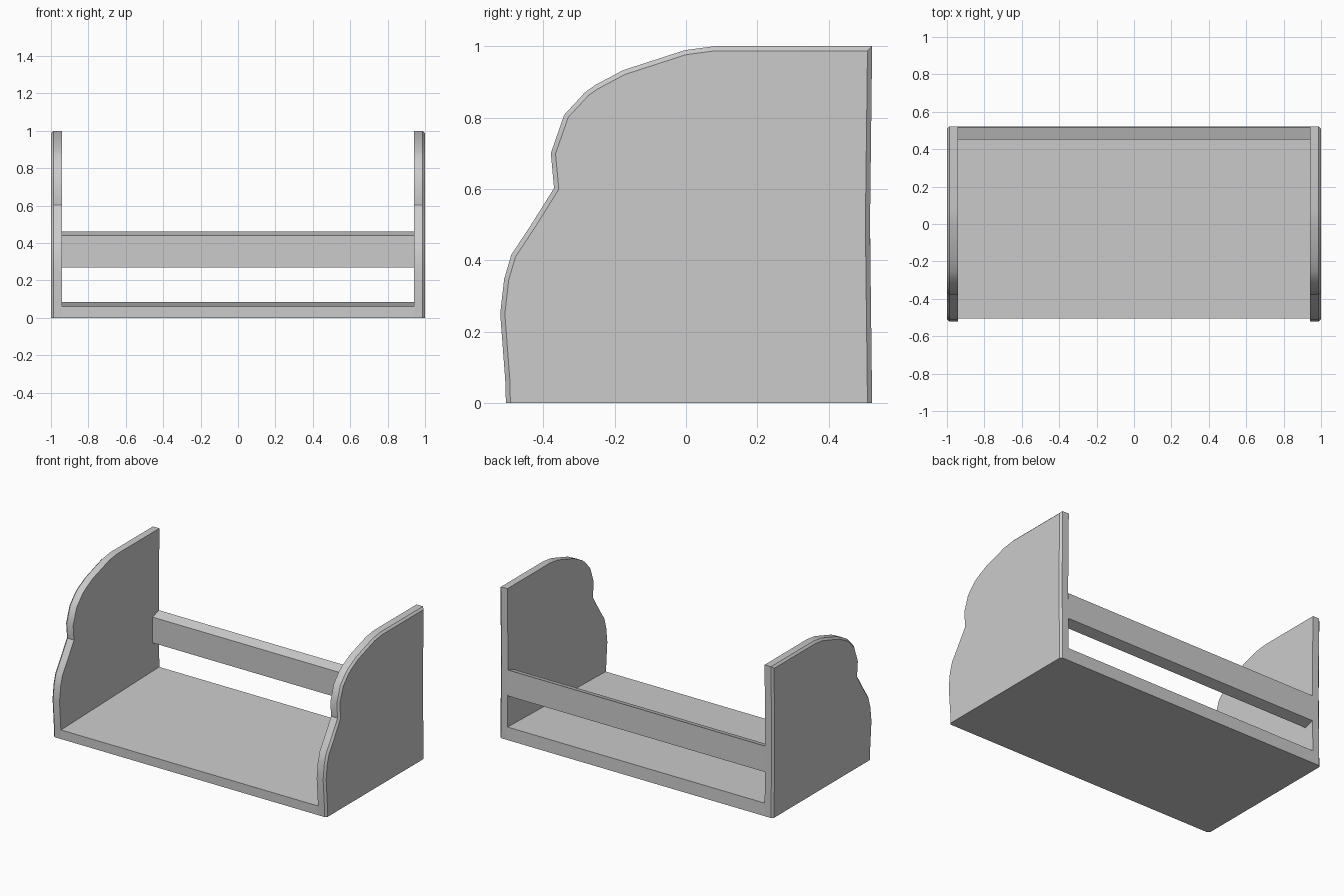
import bpy
import bmesh
import math
from mathutils import Vector

cube = bpy.data.objects.get("Cube")
if cube:
    bpy.data.objects.remove(cube, do_unlink=True)

grey = bpy.data.materials.new("soft grey")
grey.use_nodes = True
COLOUR = (0.6, 0.6, 0.6, 1)
grey.diffuse_color = COLOUR
grey.node_tree.nodes["Principled BSDF"].inputs["Base Color"].default_value = COLOUR

INNER, OUTER = 0.94, 1.0
CHAMFER = 0.013


def loft(name, sections):
    """Join matching (x, outline) sections into one closed solid."""
    bm = bmesh.new()
    rings = [[bm.verts.new((x, y, z)) for y, z in outline] for x, outline in sections]
    for a, b in zip(rings, rings[1:]):
        for i in range(len(a)):
            j = (i + 1) % len(a)
            bm.faces.new((a[i], a[j], b[j], b[i]))
    bm.faces.new(rings[0])
    bm.faces.new(rings[-1])
    bmesh.ops.recalc_face_normals(bm, faces=bm.faces)
    mesh = bpy.data.meshes.new(name)
    bm.to_mesh(mesh)
    bm.free()
    mesh.materials.append(grey)
    obj = bpy.data.objects.new(name, mesh)
    bpy.context.collection.objects.link(obj)
    bpy.ops.object.select_all(action="DESELECT")
    obj.select_set(True)
    bpy.context.view_layer.objects.active = obj
    bpy.ops.object.shade_smooth_by_angle(angle=math.radians(32))
    return obj


def inset(outline, amount):
    """Shrink a clockwise outline with mitred corners, keeping its foot on the floor."""
    result = []
    for i, point in enumerate(outline):
        p = Vector(point)
        d1 = (p - Vector(outline[i - 1])).normalized()
        d2 = (Vector(outline[(i + 1) % len(outline)]) - p).normalized()
        n1, n2 = Vector((d1.y, -d1.x)), Vector((d2.y, -d2.x))
        q = p + (n1 + n2) * amount / (1 + n1.dot(n2))
        result.append((q.x, 0.0 if p.y == 0 else q.y))
    return result


# Scrolled end panel outline, from the front foot up and over to the back foot
panel = [(-0.505, 0), (-0.507, 0.065), (-0.521, 0.25), (-0.51, 0.347),
         (-0.49, 0.415), (-0.434, 0.5), (-0.37, 0.602), (-0.379, 0.7),
         (-0.342, 0.807), (-0.283, 0.871), (-0.255, 0.891), (-0.176, 0.933),
         (-0.003, 0.989), (0.08, 1), (0.522, 1), (0.516, 0.5), (0.522, 0)]
inner_rim = inset(panel, CHAMFER)
for side, label in ((1, "left"), (-1, "right")):
    loft(label + "_end_panel", [(side * INNER, panel),
                                (side * (OUTER - CHAMFER), panel),
                                (side * OUTER, inner_rim)])

# Shelf board, its top rising gently to the back
shelf = [(-0.505, 0), (-0.505, 0.06), (0.52, 0.085), (0.522, 0)]
loft("shelf_board", [(-INNER, shelf), (INNER, shelf)])

# Tilted rail across the back
rail = [(0.452, 0.27), (0.452, 0.44), (0.517, 0.461), (0.518, 0.29)]
loft("back_rail", [(-INNER, rail), (INNER, rail)])
